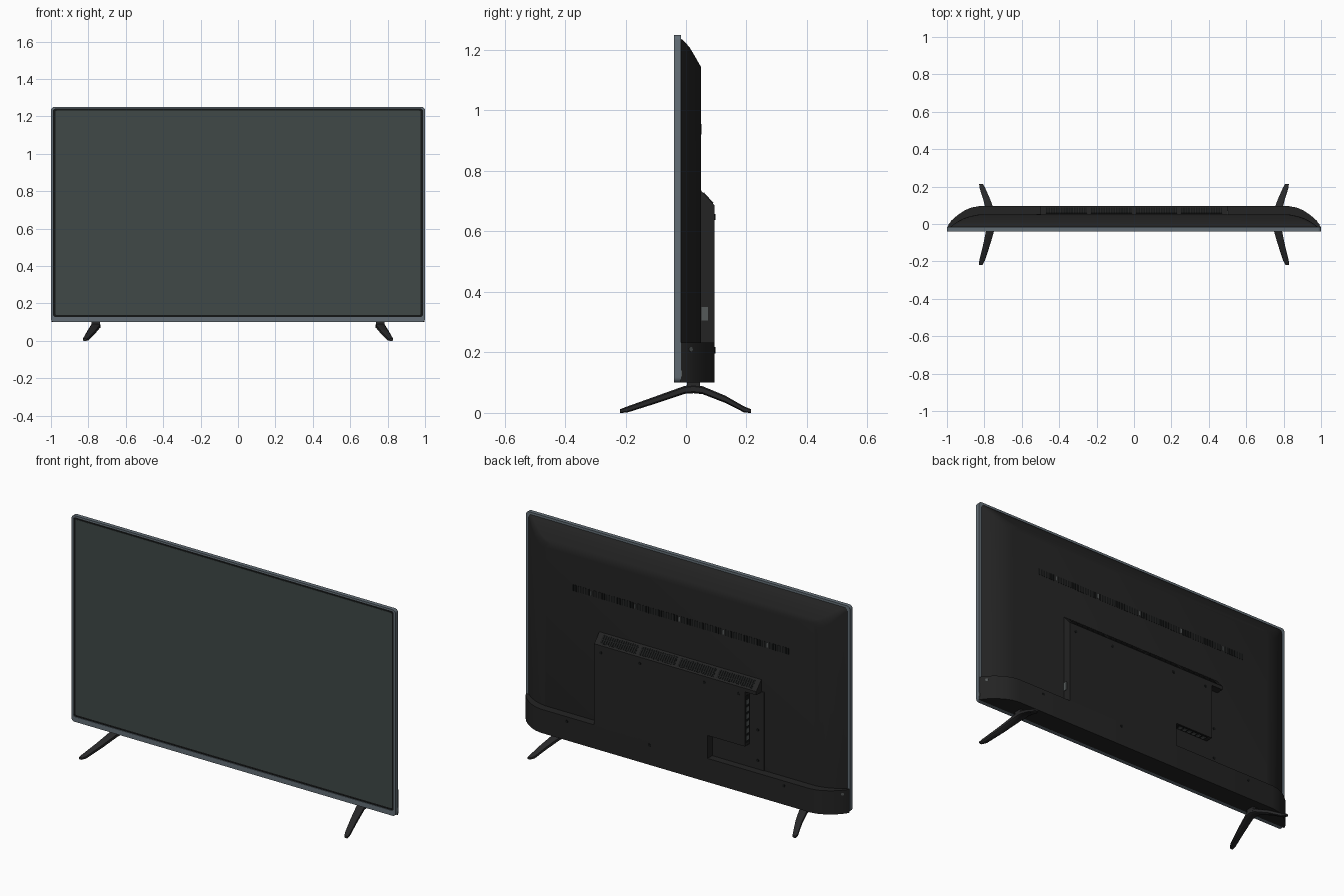
import bpy, bmesh, math
from mathutils import Vector

cube = bpy.data.objects.get("Cube")
if cube:
    bpy.data.objects.remove(cube, do_unlink=True)


def material(name, color):
    m = bpy.data.materials.new(name)
    m.use_nodes = True
    m.diffuse_color = (*color, 1)
    m.node_tree.nodes["Principled BSDF"].inputs["Base Color"].default_value = (*color, 1)
    return m


SILVER = material("blue grey metal", (0.125, 0.155, 0.18))
GLASS = material("dark green glass", (0.05, 0.066, 0.063))
BLACK = material("gloss black", (0.007, 0.008, 0.008))
SHELL = material("charcoal plastic", (0.017, 0.017, 0.017))
LEG = material("leg plastic", (0.021, 0.021, 0.022))
GREY = material("connector grey", (0.09, 0.1, 0.1))
built = []


def finish(name, bm, mat):
    bmesh.ops.recalc_face_normals(bm, faces=bm.faces)
    me = bpy.data.meshes.new(name)
    bm.to_mesh(me)
    bm.free()
    me.materials.append(mat)
    ob = bpy.data.objects.new(name, me)
    bpy.context.collection.objects.link(ob)
    built.append(ob)
    return ob


def add_loft(bm, rings):
    """Skin a stack of equal-length point rings and cap both ends."""
    vs = [[bm.verts.new(p) for p in ring] for ring in rings]
    n = len(vs[0])
    for a, b in zip(vs, vs[1:]):
        for i in range(n):
            j = (i + 1) % n
            bm.faces.new((a[i], a[j], b[j], b[i]))
    bm.faces.new(vs[0])
    bm.faces.new(vs[-1])


def loft(name, rings, mat):
    bm = bmesh.new()
    add_loft(bm, rings)
    return finish(name, bm, mat)


def rounded(w, z0, z1, y, r, rb=None, steps=5):
    """Rounded rectangle facing y; r rounds the top, rb the bottom corners."""
    rb = r if rb is None else rb
    pts = []
    for k, (sx, zc, rad) in enumerate(((1, z1 - r, r), (-1, z1 - r, r),
                                      (-1, z0 + rb, rb), (1, z0 + rb, rb))):
        for i in range(steps + 1):
            a = math.radians(90 * (k + i / steps))
            pts.append((sx * (w - rad) + rad * math.cos(a), y, zc + rad * math.sin(a)))
    return pts


def add_prism(bm, profile, x0, x1):
    """Extrude a (y, z) profile along x."""
    add_loft(bm, [[(x, y, z) for y, z in profile] for x in (x0, x1)])


def add_box(bm, x0, x1, y0, y1, z0, z1):
    add_prism(bm, [(y0, z0), (y1, z0), (y1, z1), (y0, z1)], x0, x1)


def box(name, mat, *limits):
    bm = bmesh.new()
    add_box(bm, *limits)
    return finish(name, bm, mat)


# Front frame with a recessed opening, black border and screen
loft("frame", [rounded(1, 0.1, 1.25, -0.017, 0.018),
               rounded(1, 0.1, 1.25, -0.04, 0.018),
               rounded(0.989, 0.128, 1.241, -0.04, 0.012),
               rounded(0.989, 0.128, 1.241, -0.034, 0.012)], SILVER)
loft("screen_border", [rounded(0.989, 0.128, 1.241, -0.034, 0.012),
                       rounded(0.989, 0.128, 1.241, -0.036, 0.012)], BLACK)
loft("screen", [rounded(0.977, 0.139, 1.23, -0.035, 0.006),
                rounded(0.977, 0.139, 1.23, -0.038, 0.006)], GLASS)

# Back shell, tapering toward the rear on the top and both sides
shell_steps = ((-0.018, 0.985, 1.238, 0.015), (-0.005, 0.968, 1.228, 0.02),
               (0.012, 0.945, 1.208, 0.025), (0.03, 0.91, 1.178, 0.03),
               (0.042, 0.875, 1.157, 0.035), (0.05, 0.835, 1.143, 0.04))
loft("back_shell", [rounded(w, 0.12, z, y, r, 0.005) for y, w, z, r in shell_steps], SHELL)

# Lower cover with curved ends
half = [(0.998, -0.018), (0.99, 0.0), (0.968, 0.026), (0.94, 0.05),
        (0.905, 0.073), (0.87, 0.088), (0.83, 0.095)]
plan = half + [(-x, y) for x, y in reversed(half)]
loft("lower_cover", [[(x, y, z) for x, y in plan] for z in (0.1, 0.232)], SHELL)

# Electronics housing with sloped top and a stepped connector recess
bm = bmesh.new()
add_prism(bm, [(0.045, 0.36), (0.095, 0.36), (0.095, 0.685), (0.05, 0.735), (0.045, 0.735)], -0.43, 0.5)
add_prism(bm, [(0.045, 0.665), (0.095, 0.665), (0.095, 0.685), (0.05, 0.735), (0.045, 0.735)], -0.5, -0.43)
add_box(bm, -0.2, 0.5, 0.045, 0.095, 0.225, 0.36)
finish("electronics_housing", bm, SHELL)
box("connector_recess_plate", SHELL, -0.52, -0.2, 0.046, 0.054, 0.232, 0.67)

# Housing top vents in four groups, on the sloped face
slope = Vector((0.045, -0.05))
out = Vector((0.05, 0.045)).normalized()


def slope_profile(t0, t1, h):
    a = Vector((0.05, 0.735)) + slope * t0
    b = Vector((0.05, 0.735)) + slope * t1
    return [tuple(a), tuple(b), tuple(b + out * h), tuple(a + out * h)]


fins = bmesh.new()
bed = bmesh.new()
for g in range(4):
    left = -0.47 + g * 0.24
    add_prism(bed, slope_profile(0.15, 0.85, 0.001), left, left + 0.22)
    for i in range(16):
        x = left + 0.008 + i * 0.0135
        add_prism(fins, slope_profile(0.15, 0.85, 0.003), x, x + 0.005)
finish("housing_vent_bed", bed, BLACK)
finish("housing_vent_fins", fins, SHELL)

# Upper vent strip: dark slots and a few grey dividers
slots = bmesh.new()
dividers = bmesh.new()
for i in range(84):
    x = -0.67 + i * 0.016
    if i % 17 == 8:
        add_box(dividers, x, x + 0.008, 0.048, 0.052, 0.925, 0.95)
    else:
        add_box(slots, x, x + 0.009, 0.048, 0.0515, 0.92, 0.955)
finish("upper_vent_slots", slots, BLACK)
finish("upper_vent_dividers", dividers, GREY)

# Connectors on the side and underside of the recess
bm = bmesh.new()
for i in range(6):
    z = 0.39 + i * 0.04
    add_box(bm, -0.433, -0.428, 0.062, 0.083, z, z + 0.025)
    x = -0.4 + i * 0.03
    add_box(bm, x, x + 0.018, 0.062, 0.083, 0.357, 0.362)
finish("connectors", bm, GREY)
bm = bmesh.new()
add_box(bm, -0.4315, -0.428, 0.057, 0.09, 0.375, 0.64)
add_box(bm, -0.41, -0.215, 0.057, 0.09, 0.3585, 0.362)
finish("connector_panels", bm, BLACK)
box("power_inlet", GREY, 0.498, 0.504, 0.052, 0.072, 0.305, 0.35)
box("side_button", GREY, 0.98, 1.0, -0.019, -0.014, 0.12, 0.14)

# Screws on the cover, housing and curved cover ends
screws = ((0.67, 0.096, 0.205), (0.16, 0.096, 0.21), (-0.67, 0.096, 0.205),
          (0.46, 0.096, 0.645), (-0.39, 0.096, 0.645), (0.22, 0.096, 0.65),
          (-0.18, 0.096, 0.65), (-0.48, 0.055, 0.28), (-0.48, 0.055, 0.45),
          (0.977, 0.016, 0.21), (-0.977, 0.016, 0.21))
for n, (x, y, z) in enumerate(screws):
    direction = Vector((math.copysign(0.75, x), 0.65, 0)) if abs(x) > 0.9 else Vector((0, 1, 0))
    side = direction.cross(Vector((0, 0, 1))).normalized()
    rings = []
    for d in (-0.003, 0.001):
        rings.append([Vector((x, y, z)) + direction * d
                      + 0.008 * (side * math.cos(a) + Vector((0, 0, math.sin(a))))
                      for a in (math.tau * k / 12 for k in range(12))])
    loft("screw_%d" % (n + 1), rings, BLACK if n < 9 else GREY)

# Splayed legs: centre x, y, z with half width and half height
stations = ((0.82, -0.218, 0.006, 0.010, 0.006), (0.812, -0.195, 0.011, 0.015, 0.010),
            (0.785, -0.1, 0.043, 0.019, 0.012), (0.762, -0.005, 0.076, 0.023, 0.013),
            (0.76, 0.025, 0.079, 0.025, 0.014), (0.764, 0.055, 0.075, 0.023, 0.013),
            (0.787, 0.13, 0.045, 0.019, 0.012), (0.811, 0.193, 0.011, 0.015, 0.010),
            (0.818, 0.215, 0.006, 0.010, 0.006))
for s, side in ((1, "left"), (-1, "right")):
    bm = bmesh.new()
    add_loft(bm, [[(s * (x + u * w), y, z + v * h)
                   for u, v in ((-1, -0.6), (-0.6, -1), (0.6, -1), (1, -0.6),
                                (1, 0.6), (0.6, 1), (-0.6, 1), (-1, 0.6))]
                  for x, y, z, w, h in stations])
    add_box(bm, s * 0.738, s * 0.782, 0.003, 0.047, 0.075, 0.105)
    finish(side + "_leg", bm, LEG)

# Smooth curved parts while keeping hard edges
bpy.ops.object.select_all(action="DESELECT")
for ob in built:
    ob.select_set(True)
bpy.context.view_layer.objects.active = built[0]
bpy.ops.object.shade_smooth_by_angle(angle=math.radians(30))
